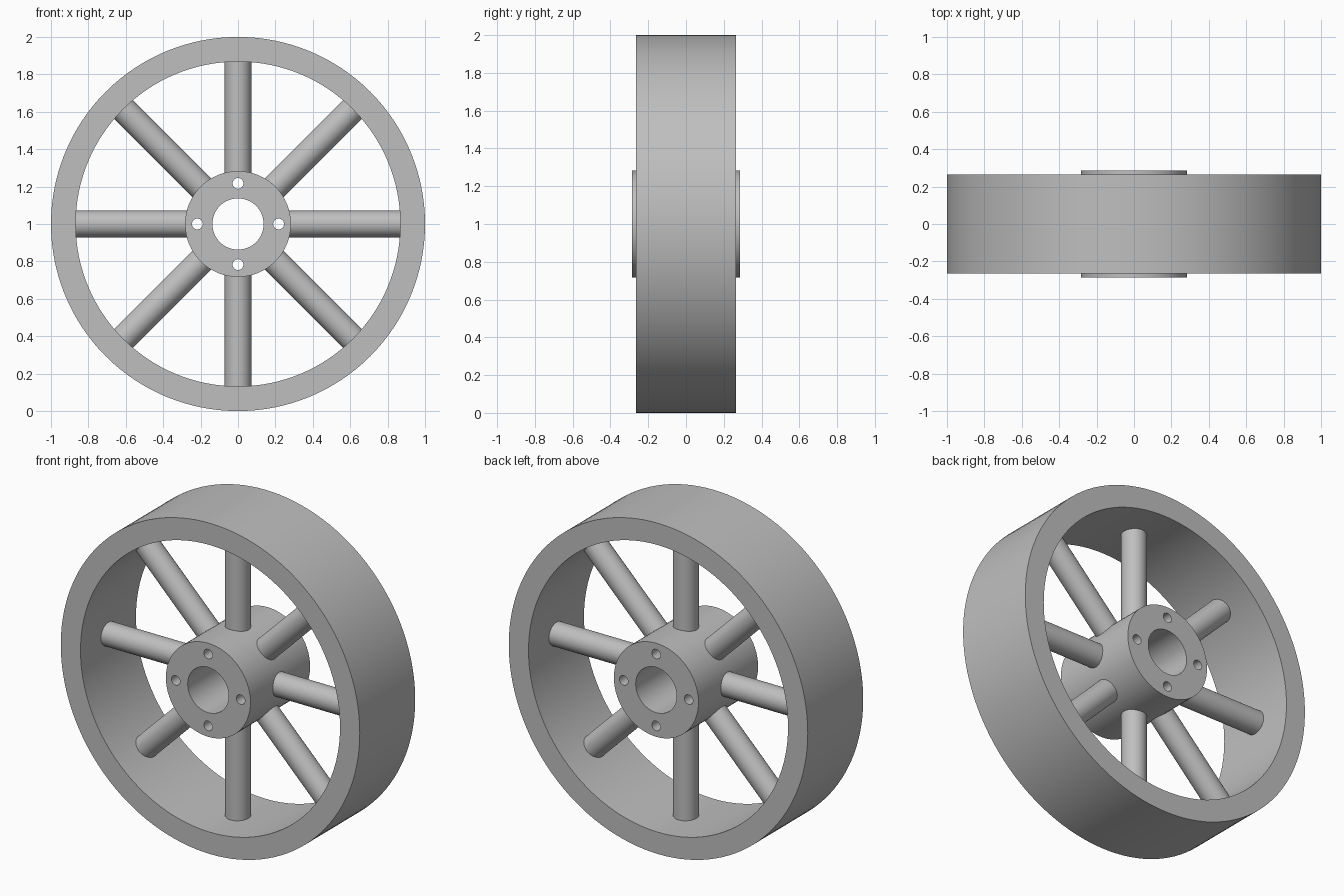
import bpy
import bmesh
from math import pi, sin, cos
from mathutils import Matrix, Vector

cube = bpy.data.objects.get("Cube")
if cube:
    bpy.data.objects.remove(cube, do_unlink=True)

CENTRE = Vector((0, 0, 1))
RIM_OUTER, RIM_INNER, RIM_HALF = 1.0, 0.868, 0.265
HUB_RADIUS, BORE_RADIUS, HUB_HALF = 0.283, 0.137, 0.285
BOLT_CIRCLE, BOLT_RADIUS = 0.217, 0.029
SPOKE_RADIUS, SPOKE_COUNT = 0.071, 8

grey = bpy.data.materials.new("plain grey")
grey.use_nodes = True
grey.diffuse_color = (0.52, 0.52, 0.52, 1)
grey.node_tree.nodes["Principled BSDF"].inputs["Base Color"].default_value = grey.diffuse_color


def make_object(name, bm):
    bmesh.ops.recalc_face_normals(bm, faces=bm.faces)
    mesh = bpy.data.meshes.new(name)
    bm.to_mesh(mesh)
    bm.free()
    mesh.materials.append(grey)
    obj = bpy.data.objects.new(name, mesh)
    bpy.context.collection.objects.link(obj)
    return obj


def smooth(obj):
    bpy.ops.object.select_all(action="DESELECT")
    obj.select_set(True)
    bpy.context.view_layer.objects.active = obj
    bpy.ops.object.shade_smooth_by_angle(angle=pi / 6)


def ring(name, outer, inner, half, steps):
    """Square-edged ring turned about the axle, which runs along y."""
    bm = bmesh.new()
    corners = [(outer, -half), (outer, half), (inner, half), (inner, -half)]
    loops = []
    for i in range(steps):
        a = 2 * pi * i / steps
        loops.append([bm.verts.new(CENTRE + Vector((r * cos(a), y, r * sin(a))))
                      for r, y in corners])
    for i, here in enumerate(loops):
        there = loops[(i + 1) % steps]
        for j in range(4):
            k = (j + 1) % 4
            bm.faces.new((here[j], here[k], there[k], there[j]))
    return make_object(name, bm)


def add_rod(bm, start, end, radius, steps):
    """Capped cylinder between two points."""
    axis = end - start
    turn = axis.to_track_quat("Z", "Y").to_matrix().to_4x4()
    bmesh.ops.create_cone(bm, cap_ends=True, segments=steps, radius1=radius,
                          radius2=radius, depth=axis.length,
                          matrix=Matrix.Translation((start + end) / 2) @ turn)


# Rim
smooth(ring("rim", RIM_OUTER, RIM_INNER, RIM_HALF, 128))

# Hub with bore and four through holes for bolts
hub = ring("hub", HUB_RADIUS, BORE_RADIUS, HUB_HALF, 64)
bm = bmesh.new()
for i in range(4):
    a = i * pi / 2
    middle = CENTRE + BOLT_CIRCLE * Vector((cos(a), 0, sin(a)))
    reach = Vector((0, HUB_HALF + 0.1, 0))
    add_rod(bm, middle - reach, middle + reach, BOLT_RADIUS, 24)
cutter = make_object("bolt_hole_cutter", bm)
cutter.hide_render = True
cut = hub.modifiers.new("bolt holes", "BOOLEAN")
cut.operation = "DIFFERENCE"
cut.solver = "EXACT"
cut.object = cutter
bpy.context.view_layer.objects.active = hub
bpy.ops.object.modifier_apply(modifier=cut.name)
bpy.data.objects.remove(cutter, do_unlink=True)
smooth(hub)

# Round spokes, bedded slightly into hub and rim
for i in range(SPOKE_COUNT):
    a = 2 * pi * i / SPOKE_COUNT
    out = Vector((cos(a), 0, sin(a)))
    bm = bmesh.new()
    add_rod(bm, CENTRE + out * (HUB_RADIUS - 0.02), CENTRE + out * (RIM_INNER + 0.02),
            SPOKE_RADIUS, 40)
    smooth(make_object(f"spoke_{i + 1}", bm))
